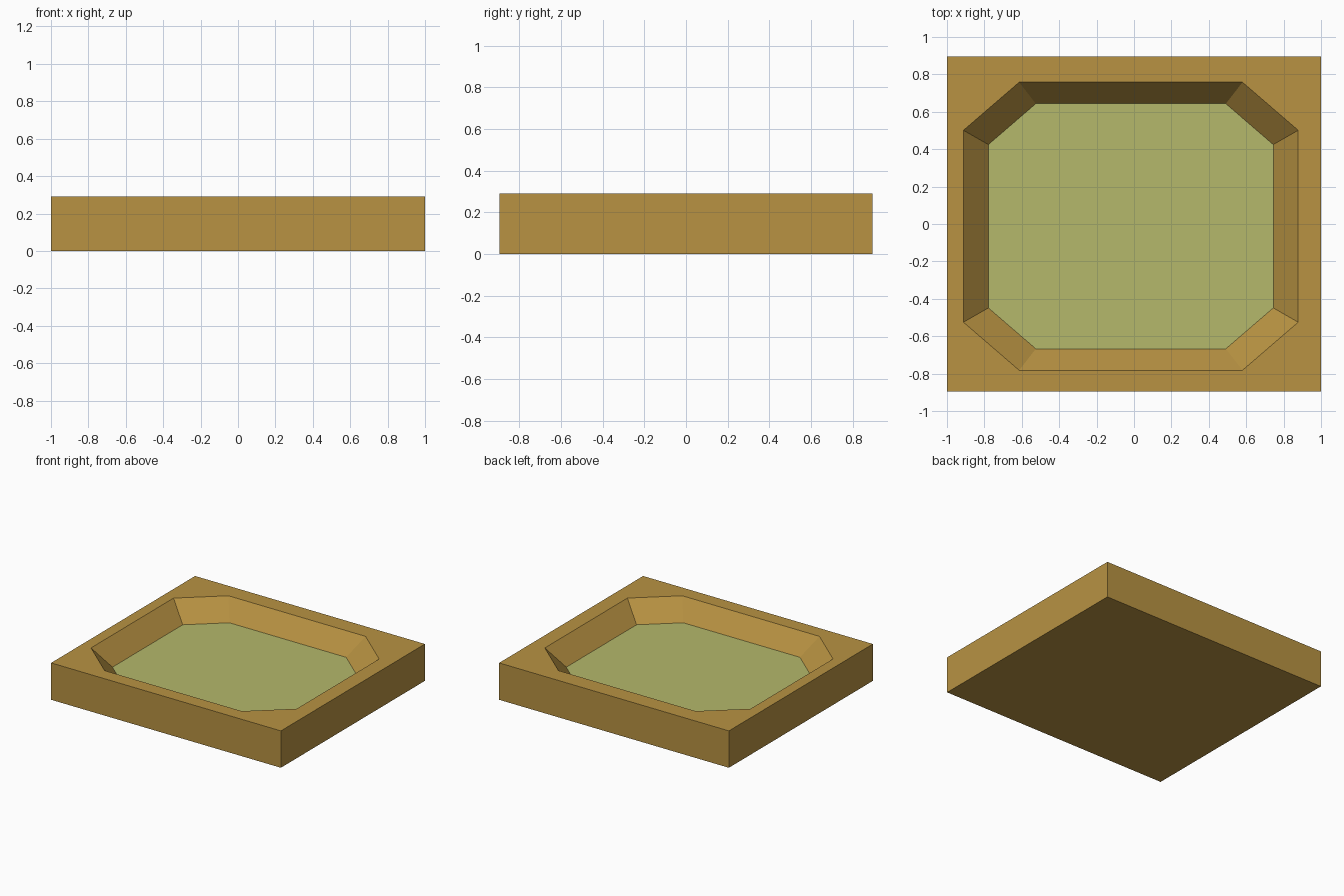
import bpy
import bmesh

if "Cube" in bpy.data.objects:
    bpy.data.objects.remove(bpy.data.objects["Cube"])

HX, HY, H = 1.0, 0.895, 0.29          # block half sizes and height
CX, CY, FLOOR_Z = -0.017, -0.012, 0.145  # recess centre and floor level
RIM = (0.895, 0.77, 0.597, 0.513)     # octagon: half width, half depth, corner x, corner y
FLOOR_SCALE = 0.851


def material(name, colour):
    mat = bpy.data.materials.new(name)
    mat.diffuse_color = (*colour, 1.0)
    mat.use_nodes = True
    mat.node_tree.nodes["Principled BSDF"].inputs["Base Color"].default_value = mat.diffuse_color
    return mat


def ring(bm, points, z):
    return [bm.verts.new((x, y, z)) for x, y in points]


def octagon(scale):
    a, b, c, d = (v * scale for v in RIM)
    pts = [(-c, -b), (c, -b), (a, -d), (a, d), (c, b), (-c, b), (-a, d), (-a, -d)]
    return [(CX + x, CY + y) for x, y in pts]


def walls(bm, low, high):
    n = len(low)
    for i in range(n):
        j = (i + 1) % n
        bm.faces.new((low[i], low[j], high[j], high[i]))


bm = bmesh.new()
rect = [(-HX, -HY), (HX, -HY), (HX, HY), (-HX, HY)]

# Outer block: base and side walls
base = ring(bm, rect, 0)
top = ring(bm, rect, H)
bm.faces.new(base[::-1])
walls(bm, base, top)

# Flat rim between the square edge and the octagonal opening
rim = ring(bm, octagon(1), H)
for i in range(4):
    j = (i + 1) % 4
    bm.faces.new((top[i], top[j], rim[2 * i + 1], rim[2 * i]))
    bm.faces.new((top[j], rim[(2 * i + 2) % 8], rim[2 * i + 1]))

# Sloped recess walls and coloured floor
inner = ring(bm, octagon(FLOOR_SCALE), FLOOR_Z)
walls(bm, rim, inner)
floor = bm.faces.new(inner)
floor.material_index = 1
bmesh.ops.recalc_face_normals(bm, faces=bm.faces)

mesh = bpy.data.meshes.new("tray")
bm.to_mesh(mesh)
bm.free()
mesh.materials.append(material("tan_frame", (0.48, 0.29, 0.055)))
mesh.materials.append(material("green_floor", (0.46, 0.48, 0.147)))
tray = bpy.data.objects.new("tray", mesh)
bpy.context.collection.objects.link(tray)
